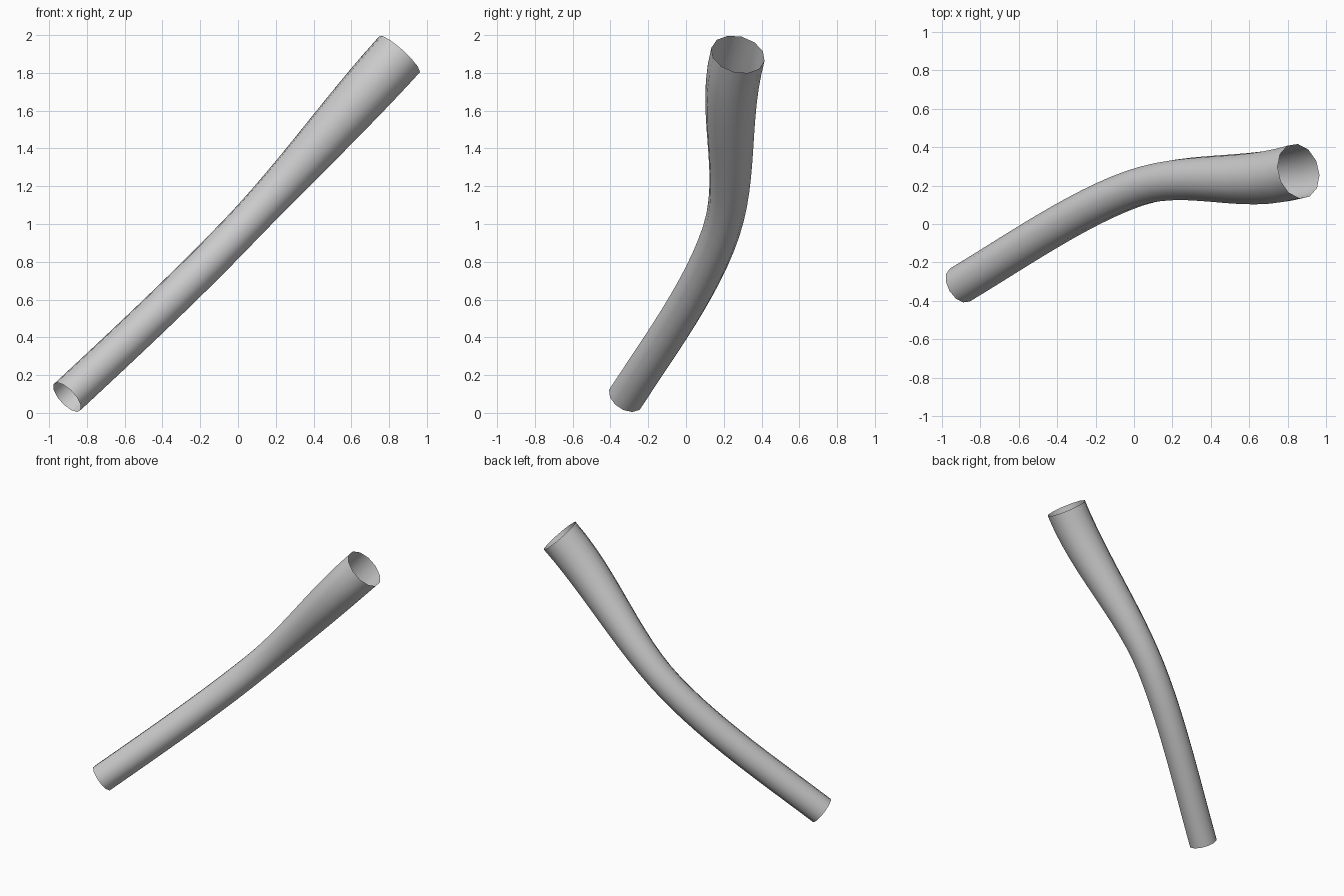
import bpy
from mathutils import Vector

if "Cube" in bpy.data.objects:
    bpy.data.objects.remove(bpy.data.objects["Cube"])

# Centre line: point, tangent per unit x, radius factor
path = [
    ((-0.905, -0.317, 0.083), (1, 0.60, 0.93), 1.0),
    ((0.0, 0.185, 0.957), (1, 0.35, 1.04), 1.0),
    ((0.855, 0.275, 1.898), (1, 0.30, 1.10), 1.45),
]

# Tapering open tube swept along a bezier
curve = bpy.data.curves.new("bent_tube", 'CURVE')
curve.dimensions = '3D'
curve.resolution_u = 12
curve.bevel_depth = 0.1
curve.bevel_resolution = 4
curve.use_fill_caps = False
spline = curve.splines.new('BEZIER')
spline.radius_interpolation = 'EASE'
spline.bezier_points.add(len(path) - 1)
for bp, (co, tangent, radius) in zip(spline.bezier_points, path):
    bp.handle_left_type = bp.handle_right_type = 'FREE'
    bp.co = co
    bp.handle_left = Vector(co) - Vector(tangent) * 0.29
    bp.handle_right = Vector(co) + Vector(tangent) * 0.29
    bp.radius = radius

tube = bpy.data.objects.new("bent_tube", curve)
bpy.context.collection.objects.link(tube)

# Smooth mesh
bpy.context.view_layer.objects.active = tube
tube.select_set(True)
bpy.ops.object.convert(target='MESH')
bpy.ops.object.shade_smooth()
